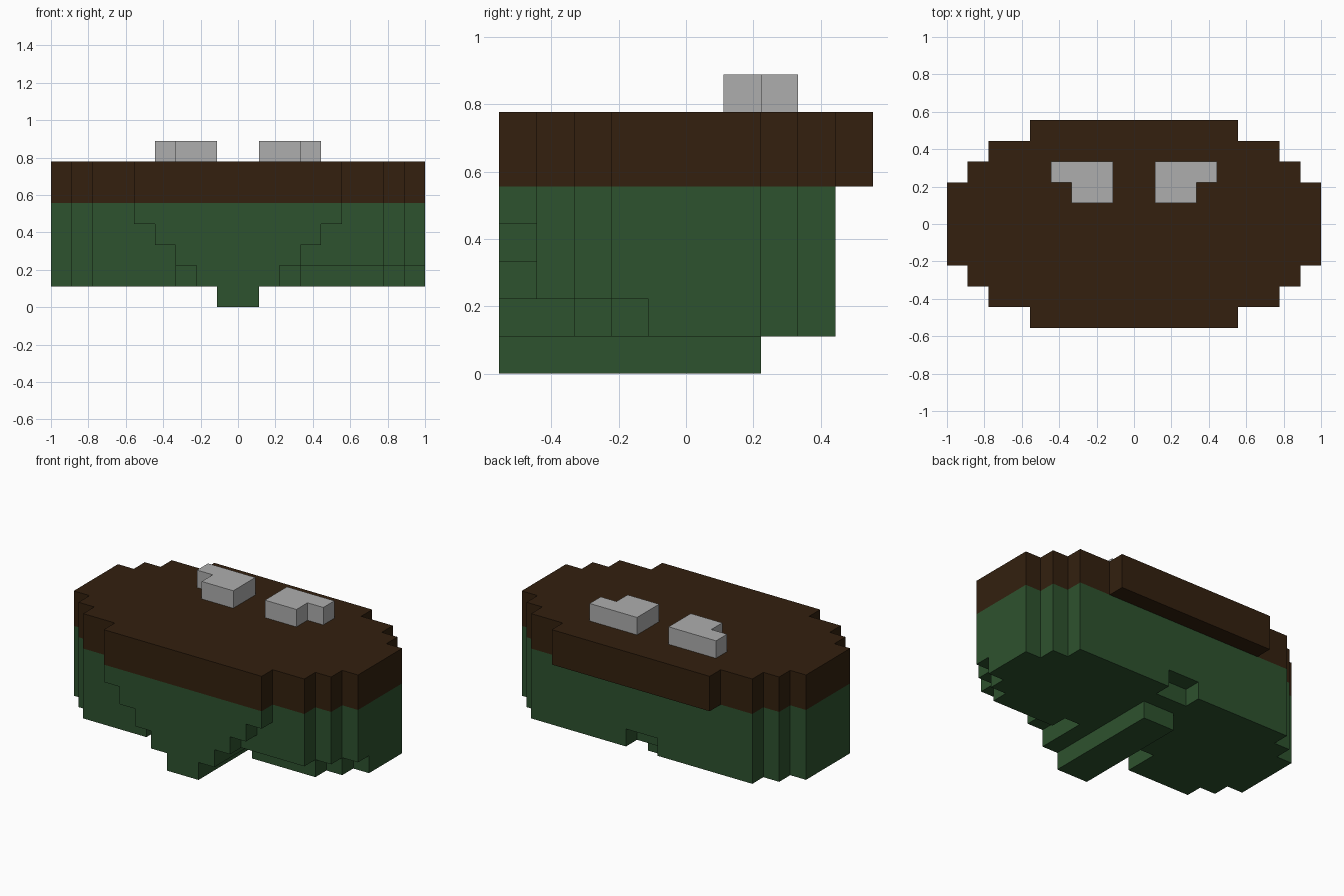
import bpy, bmesh
from math import radians
from mathutils import Vector

if "Cube" in bpy.data.objects:
    bpy.data.objects.remove(bpy.data.objects["Cube"])

U = 1 / 9          # size of one block


def material(name, rgb):
    m = bpy.data.materials.new(name)
    m.diffuse_color = (*rgb, 1)
    m.use_nodes = True
    m.node_tree.nodes["Principled BSDF"].inputs["Base Color"].default_value = m.diffuse_color
    return m


def box(x0, x1, y0, y1, z0, z1):
    """Set of block cells filling a box, in block units."""
    return {(x, y, z) for x in range(x0, x1) for y in range(y0, y1) for z in range(z0, z1)}


def blocks(name, cells, mat):
    """Outer skin of a set of blocks, with coplanar faces merged."""
    bm = bmesh.new()
    verts = {}

    def vert(p):
        if p not in verts:
            verts[p] = bm.verts.new(Vector(p) * U)
        return verts[p]

    for c in cells:
        for axis in range(3):
            a, b = (axis + 1) % 3, (axis + 2) % 3
            for side in (0, 1):
                n = list(c)
                n[axis] += 1 if side else -1
                if tuple(n) in cells:
                    continue
                loop = []
                for da, db in ((0, 0), (1, 0), (1, 1), (0, 1)):
                    p = list(c)
                    p[axis] += side
                    p[a] += da
                    p[b] += db
                    loop.append(vert(tuple(p)))
                bm.faces.new(loop if side else loop[::-1])
    bmesh.ops.dissolve_limit(bm, angle_limit=radians(1), verts=bm.verts[:], edges=bm.edges[:])
    me = bpy.data.meshes.new(name)
    bm.to_mesh(me)
    bm.free()
    me.materials.append(mat)
    ob = bpy.data.objects.new(name, me)
    bpy.context.collection.objects.link(ob)


brown = material("dark brown", (0.033, 0.0144, 0.0045))
green = material("dark green", (0.0265, 0.084, 0.0275))
grey = material("grey", (0.42, 0.42, 0.42))

# Stepped oval plan: (half width, front, back)
oval = [(7, -4, 4), (8, -3, 3), (9, -2, 2)]


def plan(rows, z0, z1):
    return set().union(*(box(-h, h, f, b, z0, z1) for h, f, b in rows))


# Brown cap
blocks("cap", plan(oval + [(5, -5, 5)], 5, 7), brown)

# Green body
body = plan(oval, 1, 5)
# the right half of the lowest layer starts one block further back
body -= box(2, 9, -4, -3, 1, 2) | box(7, 9, -3, -2, 1, 2) | box(8, 9, -2, -1, 1, 2)
# grooves either side of the keel, and the notch at the back
for x in (-3, 2):
    body -= box(x, x + 1, -4, -2, 1, 2)
body -= box(-1, 1, 3, 4, 1, 2)
# stepped wedge on the front
for half in range(2, 6):
    body |= box(-half, half, -5, -4, half - 1, half)
# keel underneath
body |= box(-1, 1, -5, 2, 0, 1)
blocks("body", body, green)

# Grey studs on top, mirrored
stud = box(1, 3, 1, 2, 7, 8) | box(1, 4, 2, 3, 7, 8)
blocks("right_stud", stud, grey)
blocks("left_stud", {(-x - 1, y, z) for x, y, z in stud}, grey)
